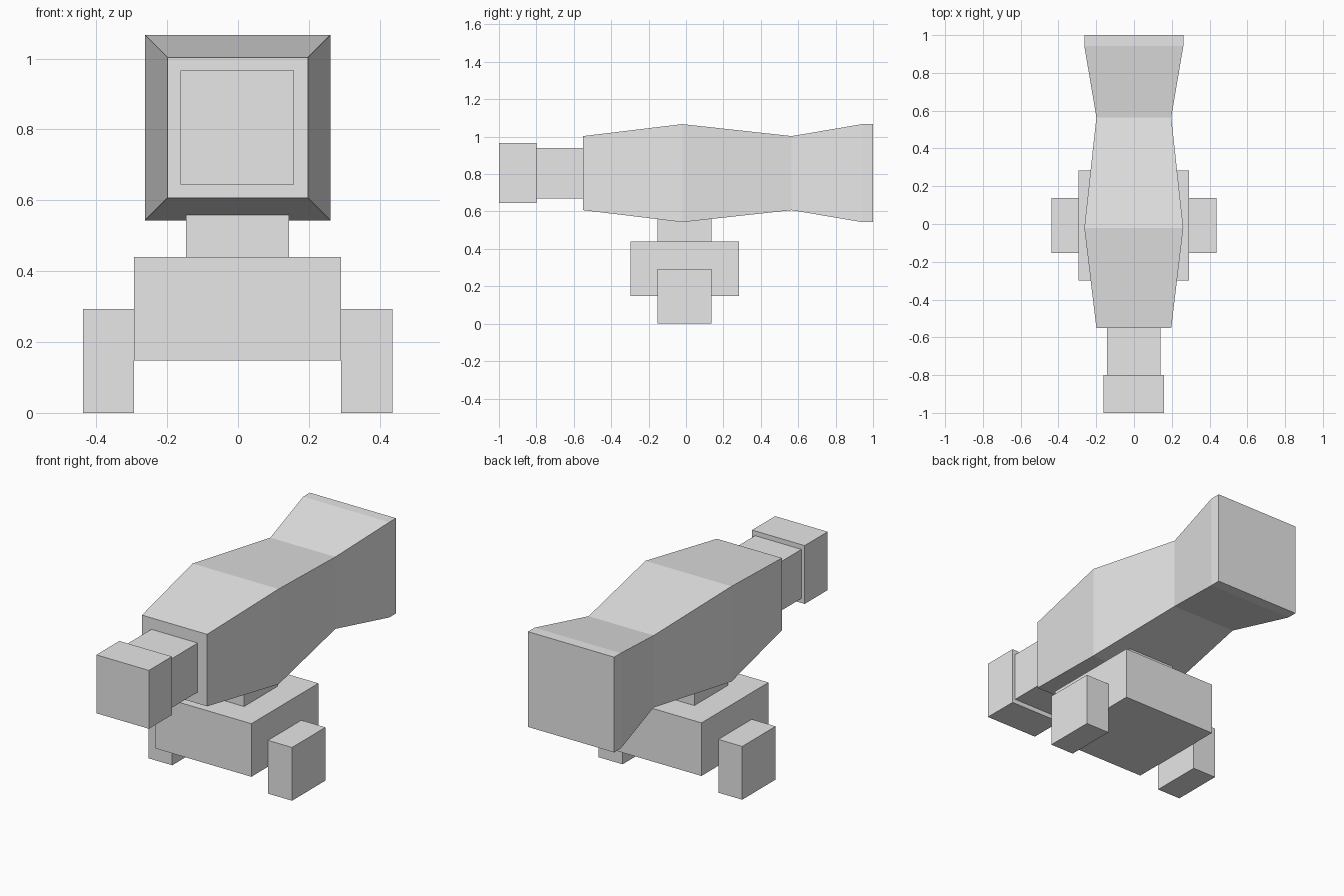
import bpy, bmesh

cube = bpy.data.objects.get("Cube")
if cube:
    bpy.data.objects.remove(cube, do_unlink=True)

GREY = (0.8, 0.8, 0.8, 1.0)
mat = bpy.data.materials.new("plain grey")
mat.use_nodes = True
mat.diffuse_color = GREY
mat.node_tree.nodes["Principled BSDF"].inputs["Base Color"].default_value = GREY


def loft(name, sections, centre_x, centre_z):
    """Join rectangular sections (y, half width, half height) along the y axis."""
    bm = bmesh.new()
    rings = []
    for y, w, h in sections:
        corners = [(-w, -h), (w, -h), (w, h), (-w, h)]
        rings.append([bm.verts.new((centre_x + x, y, centre_z + z)) for x, z in corners])
    for a, b in zip(rings, rings[1:]):
        for i in range(4):
            j = (i + 1) % 4
            bm.faces.new((a[i], a[j], b[j], b[i]))
    bm.faces.new(rings[0])
    bm.faces.new(rings[-1])
    bmesh.ops.recalc_face_normals(bm, faces=bm.faces)
    mesh = bpy.data.meshes.new(name)
    bm.to_mesh(mesh)
    bm.free()
    mesh.materials.append(mat)
    obj = bpy.data.objects.new(name, mesh)
    bpy.context.collection.objects.link(obj)
    return obj


def box(name, x, y, z):
    """Box from (min, max) ranges."""
    w, h = (x[1] - x[0]) / 2, (z[1] - z[0]) / 2
    return loft(name, [(y[0], w, h), (y[1], w, h)], sum(x) / 2, sum(z) / 2)


# Long tapered body: bulges in the middle, pinches, then flares at the back
WIDE, NARROW = 0.262, 0.198
loft("body", [(-0.55, NARROW, NARROW), (-0.02, WIDE, WIDE), (0.565, NARROW, NARROW),
              (0.942, WIDE, WIDE), (1.0, WIDE, WIDE)], -0.001, 0.805)

# Barrel and larger end block at the front
box("barrel", (-0.142, 0.14), (-0.8, -0.54), (0.67, 0.94))
box("muzzle", (-0.162, 0.158), (-1.0, -0.8), (0.645, 0.966))

# Neck runs up into the body
box("neck", (-0.147, 0.144), (-0.153, 0.137), (0.44, 0.73))

# Base block with a foot on each side
box("base", (-0.293, 0.29), (-0.298, 0.284), (0.148, 0.44))
box("left_foot", (0.29, 0.436), (-0.153, 0.137), (0.0, 0.293))
box("right_foot", (-0.438, -0.293), (-0.153, 0.137), (0.0, 0.293))
